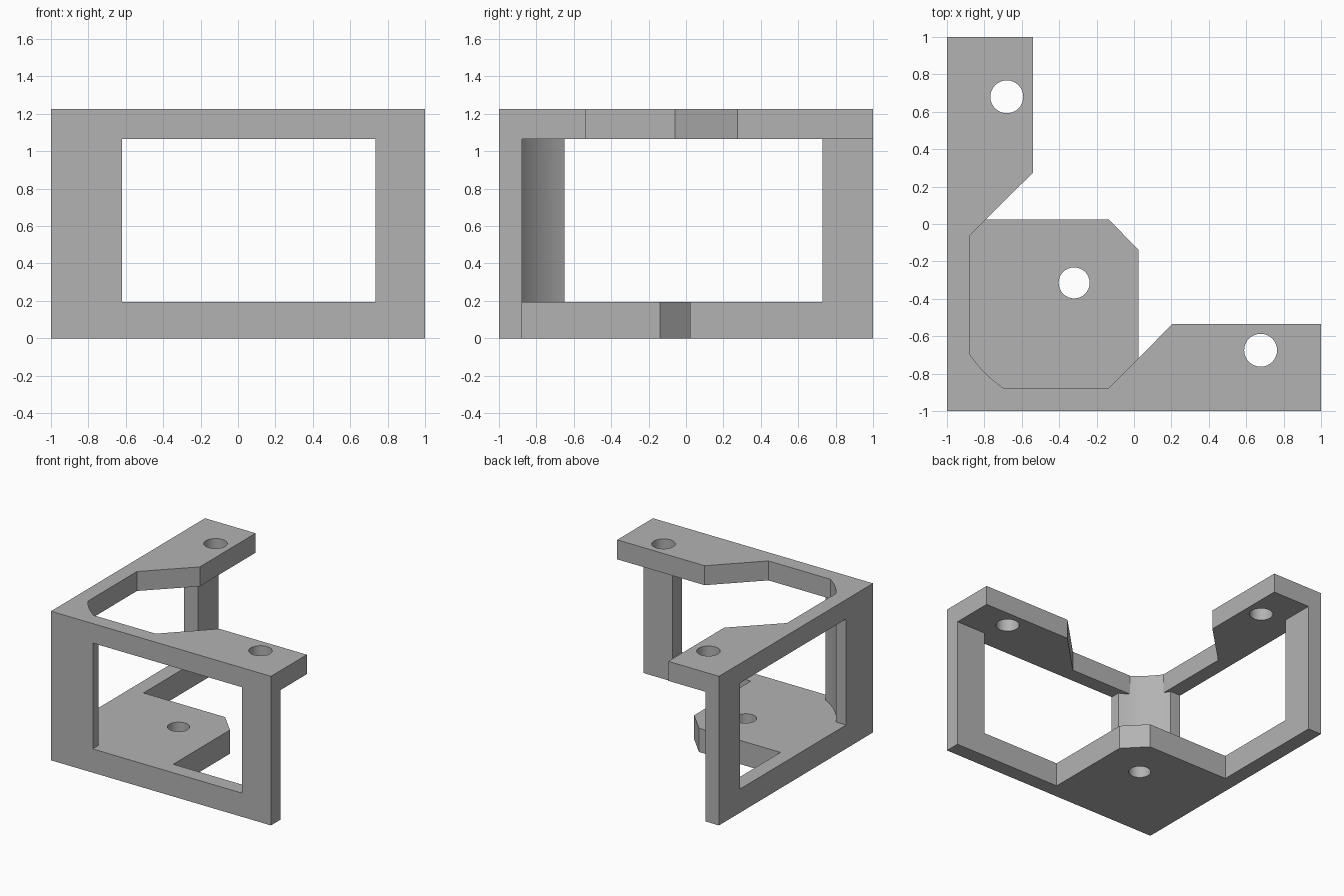
import bpy
import bmesh
from math import atan2, cos, sin, sqrt

cube = bpy.data.objects.get("Cube")
if cube:
    bpy.data.objects.remove(cube, do_unlink=True)

HEIGHT, BASE_TOP, SHELF_BOTTOM = 1.225, 0.195, 1.065
WALL = -0.877                 # inner face of both walls
CX = CY = -0.32               # axis of the round clearance in the corner
RADIUS = 0.673

grey = bpy.data.materials.new("plain grey")
grey.use_nodes = True
colour = (0.45, 0.45, 0.45, 1)
grey.diffuse_color = colour
grey.node_tree.nodes["Principled BSDF"].inputs["Base Color"].default_value = colour


def prism(name, outline, z0, z1):
    """Extrude a counter-clockwise outline from z0 to z1."""
    bm = bmesh.new()
    face = bm.faces.new([bm.verts.new((x, y, z0)) for x, y in outline])
    top = bmesh.ops.extrude_face_region(bm, geom=[face])["geom"]
    for v in top:
        if isinstance(v, bmesh.types.BMVert):
            v.co.z = z1
    bmesh.ops.recalc_face_normals(bm, faces=bm.faces)
    mesh = bpy.data.meshes.new(name)
    bm.to_mesh(mesh)
    bm.free()
    mesh.materials.append(grey)
    obj = bpy.data.objects.new(name, mesh)
    bpy.context.collection.objects.link(obj)
    return obj


def boolean(target, other, operation):
    mod = target.modifiers.new(operation, 'BOOLEAN')
    mod.operation, mod.solver, mod.object = operation, 'EXACT', other
    bpy.context.view_layer.objects.active = target
    bpy.ops.object.modifier_apply(modifier=mod.name)
    bpy.data.objects.remove(other, do_unlink=True)


def corner_arc(y_side, x_front, steps):
    """Arc from the front wall (at x_front) round to the side wall (at y_side)."""
    dx, dy = CX - x_front, CY - y_side
    a0 = atan2(-sqrt(RADIUS ** 2 - dx ** 2), -dx)
    a1 = atan2(-dy, -sqrt(RADIUS ** 2 - dy ** 2))
    return [(CX + RADIUS * cos(a0 + (a1 - a0) * i / steps),
             CY + RADIUS * sin(a0 + (a1 - a0) * i / steps)) for i in range(steps + 1)]


# Base plate with the lower rails of both walls
bracket = prism("corner_bracket", [
    (-1, -1), (1, -1), (1, WALL), (0.025, WALL), (0.025, -0.14), (-0.135, 0.025),
    (WALL, 0.025), (WALL, 1), (-1, 1)], 0, BASE_TOP)

# Upper shelf: two arms joined at the rounded corner
reach = CY - sqrt(RADIUS ** 2 - (CX - WALL) ** 2)
reach = CX - sqrt(RADIUS ** 2 - (CY - WALL) ** 2) if reach > 0 else reach
shelf = prism("upper_shelf", [
    (-1, -1), (1, -1), (1, -0.535), (0.205, -0.535), (-0.135, WALL)]
    + corner_arc(reach, reach, 10)
    + [(WALL, -0.06), (-0.54, 0.275), (-0.54, 1), (-1, 1)], SHELF_BOTTOM, HEIGHT)

# Posts between base and shelf
corner_post = prism("corner_post", [(-1, -1), (-0.62, -1)]
                    + corner_arc(-0.65, -0.62, 20) + [(-1, -0.65)], BASE_TOP, SHELF_BOTTOM)
front_post = prism("front_post", [(0.735, -1), (1, -1), (1, WALL), (0.735, WALL)],
                   BASE_TOP, SHELF_BOTTOM)
side_post = prism("side_post", [(-1, 0.73), (WALL, 0.73), (WALL, 1), (-1, 1)],
                  BASE_TOP, SHELF_BOTTOM)
for part in (corner_post, front_post, side_post, shelf):
    boolean(bracket, part, 'UNION')

# Screw holes
for x, y, r, z in ((-0.68, 0.68, 0.088, HEIGHT), (0.677, -0.675, 0.088, HEIGHT),
                   (-0.32, -0.315, 0.083, BASE_TOP)):
    ring = [(x + r * cos(i * 0.19635), y + r * sin(i * 0.19635)) for i in range(32)]
    boolean(bracket, prism("hole_cutter", ring, z - 0.25, z + 0.1), 'DIFFERENCE')

# Merge coplanar faces and shade
bm = bmesh.new()
bm.from_mesh(bracket.data)
bmesh.ops.remove_doubles(bm, verts=bm.verts, dist=0.0005)
bmesh.ops.dissolve_limit(bm, angle_limit=0.01, verts=bm.verts, edges=bm.edges)
bm.to_mesh(bracket.data)
bm.free()
bpy.ops.object.select_all(action='DESELECT')
bracket.select_set(True)
bpy.context.view_layer.objects.active = bracket
bpy.ops.object.shade_smooth_by_angle()
